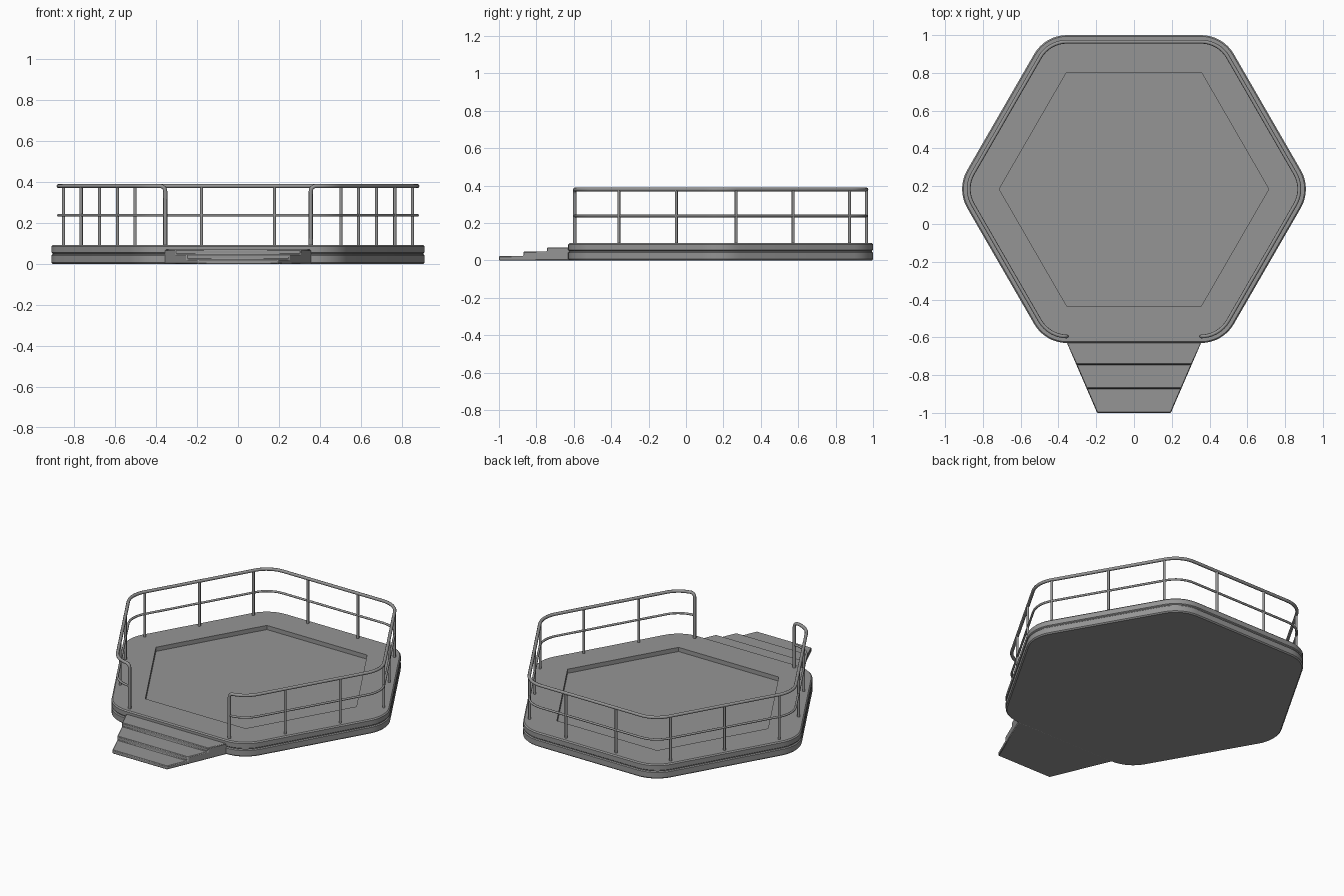
import bpy, bmesh
from math import radians, cos, sin, sqrt

if "Cube" in bpy.data.objects:
    bpy.data.objects.remove(bpy.data.objects["Cube"])

CY = 0.185      # centre of the hexagon
DECK = 0.093    # deck height
RAIL = 0.38     # top rail height

# Dark grey finish shared by all parts
dark = bpy.data.materials.new("dark_grey")
dark.diffuse_color = (0.3, 0.3, 0.3, 1)
dark.use_nodes = True
dark.node_tree.nodes["Principled BSDF"].inputs["Base Color"].default_value = dark.diffuse_color


def hex_ring(apothem, r, z, n=8):
    """Rounded hexagon, starting at the front right corner, going anticlockwise."""
    pts = []
    dist = (apothem - r) * 2 / sqrt(3)
    for k in range(-1, 5):
        a = radians(60 * k)
        for i in range(n + 1):
            b = radians(60 * k - 30 + 60 * i / n)
            pts.append((dist * cos(a) + r * cos(b), CY + dist * sin(a) + r * sin(b), z))
    return pts


def finish(ob, angle=30):
    ob.data.materials.clear()
    ob.data.materials.append(dark)
    bpy.ops.object.select_all(action='DESELECT')
    ob.select_set(True)
    bpy.context.view_layer.objects.active = ob
    bpy.ops.object.shade_smooth_by_angle(angle=radians(angle))


def add_mesh(name, bm):
    bmesh.ops.remove_doubles(bm, verts=bm.verts, dist=1e-5)
    bmesh.ops.recalc_face_normals(bm, faces=bm.faces)
    me = bpy.data.meshes.new(name)
    bm.to_mesh(me)
    bm.free()
    ob = bpy.data.objects.new(name, me)
    bpy.context.collection.objects.link(ob)
    return ob


def tube(name, pts, radius):
    cu = bpy.data.curves.new(name, 'CURVE')
    cu.dimensions = '3D'
    cu.bevel_depth = radius
    cu.bevel_resolution = 2
    cu.use_fill_caps = True
    sp = cu.splines.new('POLY')
    sp.points.add(len(pts) - 1)
    for p, co in zip(sp.points, pts):
        p.co = (*co, 1)
    ob = bpy.data.objects.new(name, cu)
    bpy.context.collection.objects.link(ob)
    bpy.ops.object.select_all(action='DESELECT')
    ob.select_set(True)
    bpy.context.view_layer.objects.active = ob
    bpy.ops.object.convert(target='MESH')
    finish(bpy.context.object, 50)


# Platform: lofted rounded hexagon with a side groove and a sunken sharp hexagon
profile = [(0.007, 0), (0, 0.007), (0, 0.042), (0.006, 0.047), (0.006, 0.051),
           (0, 0.056), (0, 0.086), (0.007, DECK)]
rings = [hex_ring(0.815 - d, 0.2 - d, z) for d, z in profile]
rings += [hex_ring(0.618, 0, DECK), hex_ring(0.618, 0, DECK - 0.027)]
bm = bmesh.new()
rows = [[bm.verts.new(p) for p in ring] for ring in rings]
for lo, hi in zip(rows, rows[1:]):
    for i in range(len(lo)):
        j = (i + 1) % len(lo)
        bm.faces.new((lo[i], lo[j], hi[j], hi[i]))
bm.faces.new(rows[0][::-1])
bm.faces.new(rows[-1])
finish(add_mesh("platform", bm))

# Steps: side profile swept across, tapering toward the front
steps = [(-0.62, 0), (-1.0, 0), (-1.0, 0.023), (-0.87, 0.023), (-0.87, 0.047),
         (-0.743, 0.047), (-0.743, 0.07), (-0.62, 0.07)]


def half_width(y):
    return 0.195 + (y + 1) * 0.16 / 0.37


bm = bmesh.new()
left, right = [[bm.verts.new((s * half_width(y), y, z)) for y, z in steps] for s in (-1, 1)]
for i in range(len(steps)):
    j = (i + 1) % len(steps)
    bm.faces.new((left[i], left[j], right[j], right[i]))
bm.faces.new(left)
bm.faces.new(right[::-1])
ob = add_mesh("steps", bm)
bev = ob.modifiers.new("edge", 'BEVEL')
bev.width = 0.004
bev.segments = 1
finish(ob)

# Top rail: follows the hexagon and bends down into an end post on each side
path = hex_ring(0.78, 0.165, RAIL)
x0, y0, _ = path[0]
bend = [(0, DECK - 0.005), (0, RAIL - 0.025), (0.002, RAIL - 0.015), (0.007, RAIL - 0.007), (0.015, RAIL - 0.002)]
start = [(x0 + d, y0 + d * d * 3, z) for d, z in bend]
end = [(-x, y, z) for x, y, z in reversed(start)]
tube("top_rail", start + path[1:-1] + end, 0.010)

# Middle rail
tube("middle_rail", hex_ring(0.78, 0.165, 0.238), 0.007)

# Posts: mirrored left and right
posts = [(0.588, -0.359), (0.765, -0.052), (0.851, 0.268), (0.6755, 0.573), (0.502, 0.874), (0.178, 0.965)]
for n, (x, y) in enumerate(posts, 1):
    for side, s in (("right", 1), ("left", -1)):
        bpy.ops.mesh.primitive_cylinder_add(vertices=12, radius=0.008, depth=RAIL - DECK + 0.005,
                                            location=(s * x, y, (RAIL + DECK - 0.005) / 2))
        ob = bpy.context.object
        ob.name = f"post_{side}_{n}"
        finish(ob, 35)
